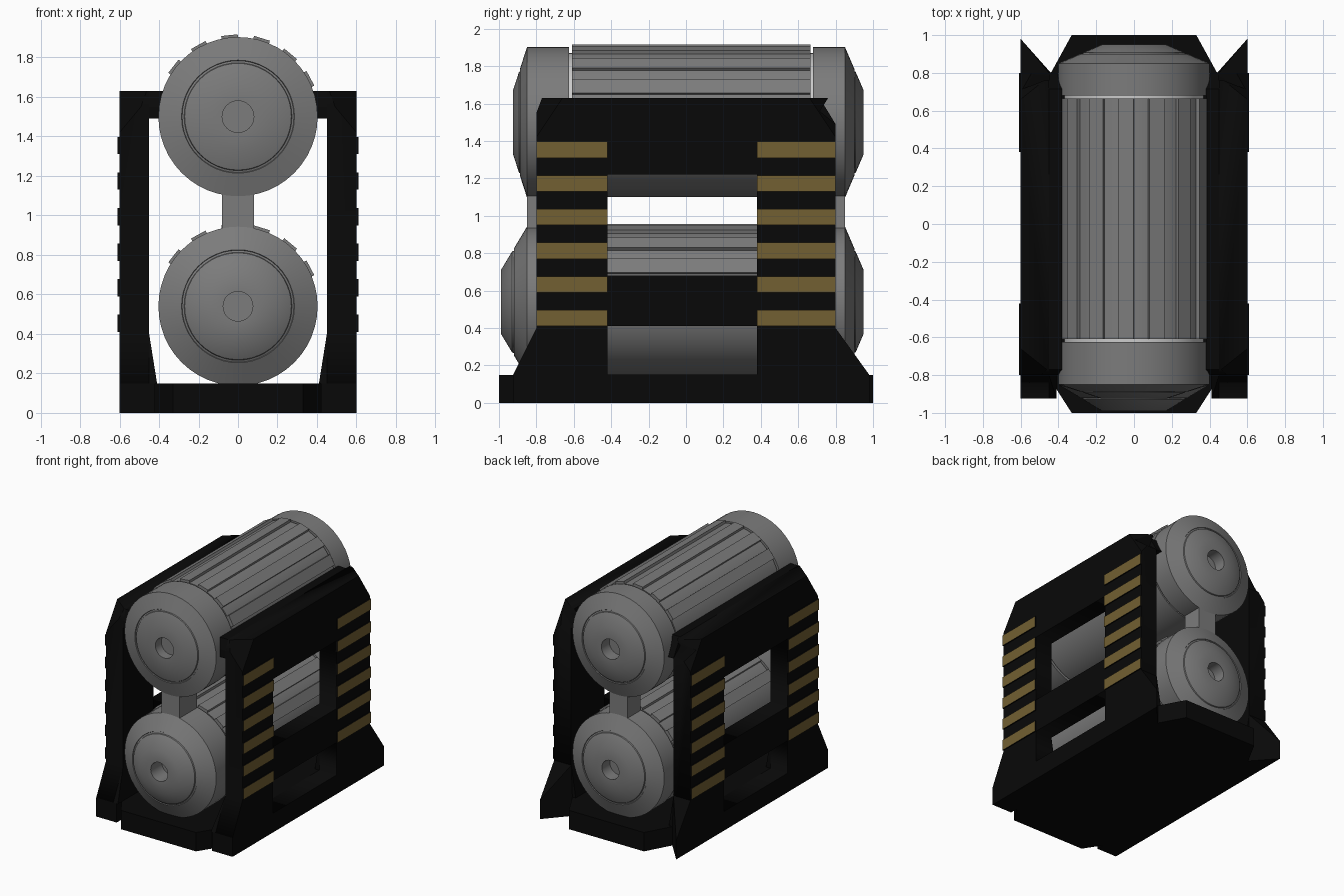
import bpy, bmesh, math
from mathutils import Vector, Matrix

if "Cube" in bpy.data.objects:
    bpy.data.objects.remove(bpy.data.objects["Cube"])


def material(name, col):
    m = bpy.data.materials.new(name)
    m.diffuse_color = (*col, 1)
    m.use_nodes = True
    m.node_tree.nodes["Principled BSDF"].inputs["Base Color"].default_value = m.diffuse_color
    return m


BLACK = material("frame_black", (0.0025, 0.0025, 0.0025))
GOLD = material("stripe_gold", (0.17, 0.116, 0.032))
GREY = material("canister_grey", (0.2, 0.2, 0.2))
LIGHT = material("ring_light", (0.85, 0.85, 0.85))


def finish(name, bm, mats, smooth=False):
    bmesh.ops.recalc_face_normals(bm, faces=bm.faces)
    me = bpy.data.meshes.new(name)
    bm.to_mesh(me)
    bm.free()
    ob = bpy.data.objects.new(name, me)
    bpy.context.collection.objects.link(ob)
    for m in mats:
        me.materials.append(m)
    if smooth:
        bpy.ops.object.select_all(action='DESELECT')
        ob.select_set(True)
        bpy.context.view_layer.objects.active = ob
        bpy.ops.object.shade_smooth_by_angle(angle=math.radians(36))
    return ob


def add_box(bm, x, y, z, mat=Matrix()):
    size = [b - a for a, b in (x, y, z)]
    mid = Vector([(a + b) / 2 for a, b in (x, y, z)])
    m = mat @ Matrix.Translation(mid) @ Matrix.Diagonal((*size, 1))
    bmesh.ops.create_cube(bm, size=1, matrix=m)


def hull(name, pts, mat):
    bm = bmesh.new()
    for p in pts:
        bm.verts.new(p)
    res = bmesh.ops.convex_hull(bm, input=bm.verts)
    junk = set(res["geom_interior"] + res["geom_unused"])
    bmesh.ops.delete(bm, geom=[v for v in junk if isinstance(v, bmesh.types.BMVert)], context='VERTS')
    return finish(name, bm, [mat])


def panel(name, outlines, x0, x1, mat, cuts):
    """Extruded y-z outline; later outlines are holes; cuts are corner planes."""
    cu = bpy.data.curves.new(name, 'CURVE')
    cu.dimensions, cu.fill_mode, cu.extrude = '2D', 'BOTH', (x1 - x0) / 2
    for pts in outlines:
        s = cu.splines.new('POLY')
        s.points.add(len(pts) - 1)
        for p, (y, z) in zip(s.points, pts):
            p.co = (y, z, 0, 1)
        s.use_cyclic_u = True
    tmp = bpy.data.objects.new(name + "_curve", cu)
    bpy.context.collection.objects.link(tmp)
    dg = bpy.context.evaluated_depsgraph_get()
    me = bpy.data.meshes.new_from_object(tmp.evaluated_get(dg))
    bpy.data.objects.remove(tmp)
    bm = bmesh.new()
    bm.from_mesh(me)
    # local x, y, z become world y, z, x
    for v in bm.verts:
        v.co = Vector((v.co.z + (x0 + x1) / 2, v.co.x, v.co.y))
    bmesh.ops.remove_doubles(bm, verts=bm.verts, dist=1e-4)
    for a, b, c in cuts:
        a, b, c = Vector(a), Vector(b), Vector(c)
        n = (b - a).cross(c - a)
        n = n if n.z > 0 else -n
        bmesh.ops.bisect_plane(bm, geom=bm.verts[:] + bm.edges[:] + bm.faces[:],
                               plane_co=a, plane_no=n, clear_outer=True)
        bmesh.ops.holes_fill(bm, edges=[e for e in bm.edges if e.is_boundary], sides=0)
    return finish(name, bm, [mat])


def rect(y0, y1, z0, z1):
    return [(y0, z0), (y1, z0), (y1, z1), (y0, z1)]


def cap(nose, hole):
    """Half profile (radius, distance) from the hub out to the inner cap edge."""
    k = nose - 0.85
    return [(0, 0.85), (hole, 0.85), (hole, nose), (0.17, nose), (0.27, 0.85 + k * .57),
            (0.273, 0.843 + k * .555), (0.283, 0.843 + k * .515), (0.286, 0.85 + k * .5),
            (0.403, 0.85)]


def canister(name, z, front, back, hole):
    prof = [(r, -y) for r, y in cap(front, hole)]
    prof += [(.403, -.625), (.37, -.625), (.37, -.61), (.398, -.61),
             (.398, .665), (.37, .665), (.37, .68), (.403, .68)]
    prof += cap(back, hole)[::-1]
    bm = bmesh.new()
    vs = [bm.verts.new((r, y, z)) for r, y in prof]
    es = [bm.edges.new(p) for p in zip(vs, vs[1:])]
    bmesh.ops.spin(bm, geom=vs + es, cent=(0, 0, z), axis=(0, 1, 0),
                   angle=math.tau, steps=48, use_merge=True)
    bmesh.ops.remove_doubles(bm, verts=bm.verts, dist=1e-4)
    # light rings at the bottom of the two grooves
    for f in bm.faces:
        y = f.calc_center_median().y
        if -.624 < y < -.611 or .666 < y < .679:
            f.material_index = 1
    finish(name, bm, [GREY, LIGHT], smooth=True)
    # raised slats over the upper half
    bm = bmesh.new()
    for a in (-52, -29, -6, 17, 40, 62):
        m = Matrix.Translation((0, 0, z)) @ Matrix.Rotation(math.radians(a), 4, 'Y')
        add_box(bm, (-.042, .042), (-.61, .665), (.36, .415), m)
    finish(name + "_slats", bm, [GREY])


canister("upper_canister", 1.5, 0.925, 0.95, 0.08)
canister("lower_canister", 0.54, 0.99, 0.95, 0.075)

# Blocks joining the two canisters at each end
bm = bmesh.new()
for y in ((-.85, -.63), (.685, .85)):
    add_box(bm, (-.08, .08), y, (.9, 1.14))
finish("canister_links", bm, [GREY])

# Base slab with pointed corners
half = [(.33, -1), (.42, -.86), (.42, -.925), (.6, -.925), (.6, .98), (.44, .8), (.33, 1)]
plan = half + [(-x, y) for x, y in reversed(half)]
bm = bmesh.new()
f = bm.faces.new([bm.verts.new((x, y, 0)) for x, y in plan])
top = bmesh.ops.extrude_face_region(bm, geom=[f])["geom"]
bmesh.ops.translate(bm, vec=(0, 0, .15), verts=[v for v in top if isinstance(v, bmesh.types.BMVert)])
finish("base", bm, [BLACK])

for s, side in ((1, "right"), (-1, "left")):
    # Side frame with two windows, a notched rear and cut outer top corners
    outline = [(-.925, .15), (-.8, .4), (-.8, 1.55), (-.77, 1.63), (.76, 1.63),
               (.715, 1.56), (.8, 1.49), (.8, .15)]
    windows = [rect(-.42, .38, .68, 1.22), rect(-.42, .38, .152, .41)]
    cuts = [[(.6 * s, .8 * e, 1.42), (.6 * s, .66 * e, 1.63), (.45 * s, .8 * e, 1.6)]
            for e in (-1, 1)]
    panel(side + "_frame", [outline] + windows, *sorted((.45 * s, .6 * s)), BLACK, cuts)

    # Inward top rail
    hull(side + "_top_rail", [(s * x, y, z) for x, y, z in [
        (.38, -.8, 1.49), (.45, -.8, 1.49), (.38, .8, 1.49), (.45, .8, 1.49),
        (.38, -.8, 1.55), (.45, -.8, 1.55),
        (.38, -.77, 1.63), (.45, -.77, 1.63), (.38, .715, 1.63), (.45, .715, 1.63)]], BLACK)

    # Feet: rear spike and inner flares
    hull(side + "_rear_spike", [(s * x, y, z) for x, y, z in [
        (.6, .8, .15), (.44, .8, .15), (.6, .98, .15), (.6, .8, .4), (.45, .8, .4)]], BLACK)
    for part, y0, y1, yt in (("front", -.925, -.42, -.8), ("rear", .8, .38, .8)):
        hull(f"{side}_{part}_foot", [(s * x, y, z) for x, y, z in [
            (.41, y0, .15), (.41, y1, .15), (.45, y0, .15), (.45, y1, .15),
            (.45, yt, .4), (.45, y1, .4)]], BLACK)

    # Raised stripes on both columns, gold on the outer face only
    bm = bmesh.new()
    for i in range(6):
        z = 0.41 + 0.18 * i
        for y in ((-.8, -.42), (.38, .8)):
            add_box(bm, sorted((.59 * s, .61 * s)), y, (z, z + .087))
    for f in bm.faces:
        f.material_index = int(f.calc_center_median().x * s > .605)
    finish(side + "_stripes", bm, [BLACK, GOLD])
